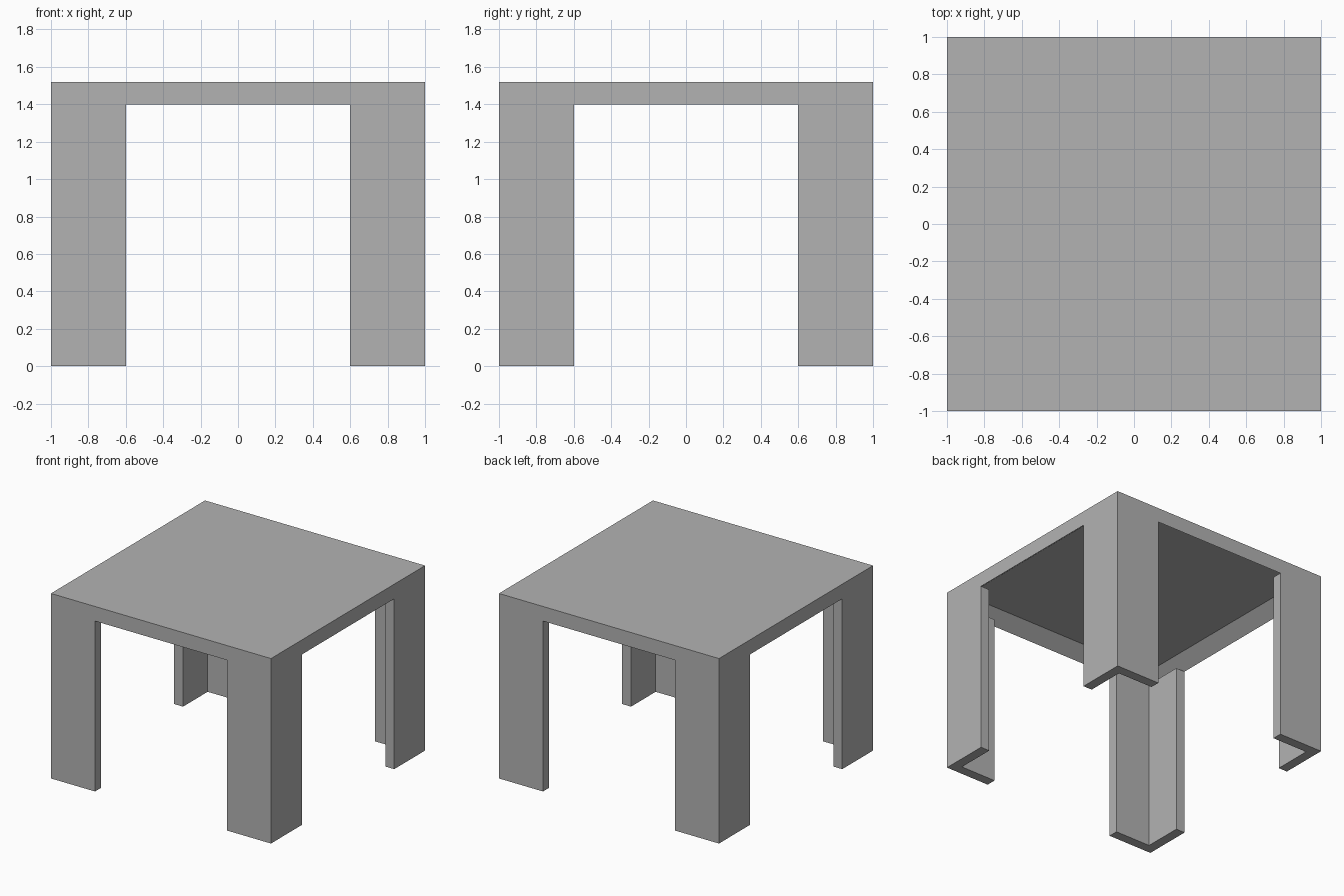
import bpy
import bmesh

SIZE, HEIGHT, APRON_BOTTOM = 2.0, 1.52, 1.4
RIM, RECESS = 0.15, 0.09
LEG_WIDTH, LEG_THICK = 0.4, 0.08

default_cube = bpy.data.objects.get("Cube")
if default_cube:
    bpy.data.objects.remove(default_cube, do_unlink=True)

# Single plain grey
grey = bpy.data.materials.new("plain_grey")
grey.use_nodes = True
colour = (0.45, 0.45, 0.45, 1)
grey.diffuse_color = colour
for node in grey.node_tree.nodes:
    if node.type == 'BSDF_PRINCIPLED':
        node.inputs["Base Color"].default_value = colour


def add_object(name, bm):
    bmesh.ops.recalc_face_normals(bm, faces=bm.faces)
    mesh = bpy.data.meshes.new(name)
    bm.to_mesh(mesh)
    bm.free()
    mesh.materials.append(grey)
    obj = bpy.data.objects.new(name, mesh)
    bpy.context.collection.objects.link(obj)
    return obj


# Table top: a slab hollowed from below, leaving a rim
bm = bmesh.new()
bmesh.ops.create_cube(bm, size=1)
bmesh.ops.scale(bm, vec=(SIZE, SIZE, HEIGHT - APRON_BOTTOM), verts=bm.verts)
bmesh.ops.translate(bm, vec=(0, 0, (HEIGHT + APRON_BOTTOM) / 2), verts=bm.verts)
bm.normal_update()
underside = min(bm.faces, key=lambda f: f.calc_center_median().z)
bmesh.ops.inset_region(bm, faces=[underside], thickness=RIM)
bmesh.ops.translate(bm, vec=(0, 0, RECESS), verts=underside.verts)
add_object("table_top", bm)

# Legs: an L-shaped corner profile, extruded upward and flipped to each corner
outer = SIZE / 2
inner = outer - LEG_WIDTH
wall = outer - LEG_THICK
profile = [(outer, outer), (inner, outer), (inner, wall),
           (wall, wall), (wall, inner), (outer, inner)]

for side, sx in (("left", 1), ("right", -1)):
    for end, sy in (("front", -1), ("back", 1)):
        bm = bmesh.new()
        base = bm.faces.new([bm.verts.new((x * sx, y * sy, 0)) for x, y in profile])
        result = bmesh.ops.extrude_face_region(bm, geom=[base], use_keep_orig=True)
        top = [v for v in result["geom"] if isinstance(v, bmesh.types.BMVert)]
        bmesh.ops.translate(bm, vec=(0, 0, APRON_BOTTOM), verts=top)
        add_object(f"{end}_{side}_leg", bm)
